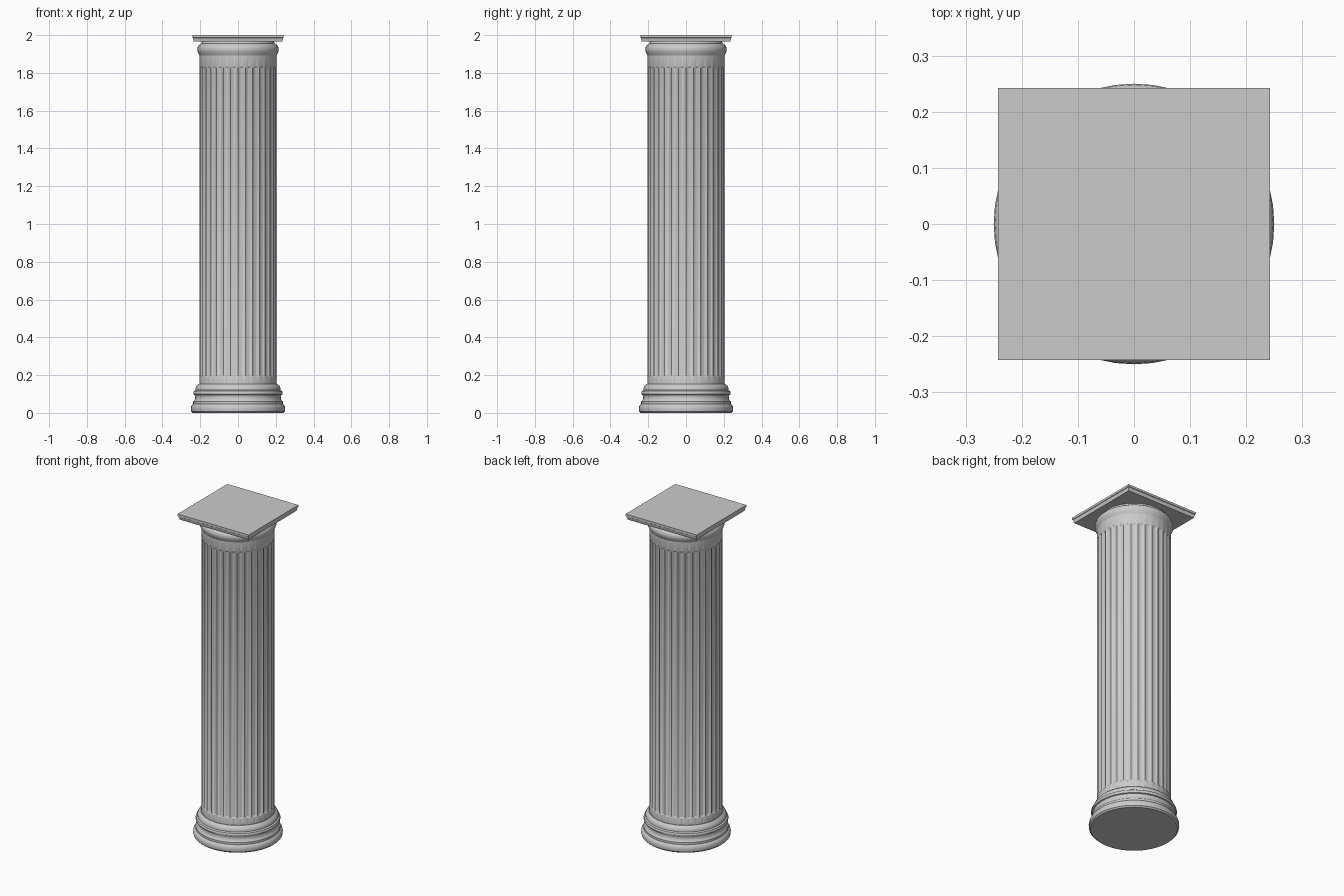
import bpy, bmesh, math

if "Cube" in bpy.data.objects:
    bpy.data.objects.remove(bpy.data.objects["Cube"])

stone = bpy.data.materials.new("pale_grey_stone")
stone.diffuse_color = (0.6, 0.6, 0.6, 1)
stone.use_nodes = True
stone.node_tree.nodes["Principled BSDF"].inputs["Base Color"].default_value = stone.diffuse_color


def finish(name, bm, angle=30):
    bmesh.ops.recalc_face_normals(bm, faces=bm.faces[:])
    mesh = bpy.data.meshes.new(name)
    bm.to_mesh(mesh)
    bm.free()
    mesh.materials.append(stone)
    ob = bpy.data.objects.new(name, mesh)
    bpy.context.collection.objects.link(ob)
    bpy.ops.object.select_all(action='DESELECT')
    ob.select_set(True)
    bpy.context.view_layer.objects.active = ob
    bpy.ops.object.shade_smooth_by_angle(angle=math.radians(angle))
    return ob


def loft(name, rings, angle=30):
    """Skin a stack of rings of (x, y, z) points and cap both ends."""
    bm = bmesh.new()
    loops = [[bm.verts.new(p) for p in ring] for ring in rings]
    n = len(loops[0])
    for a, b in zip(loops, loops[1:]):
        for i in range(n):
            j = (i + 1) % n
            bm.faces.new((a[i], a[j], b[j], b[i]))
    bm.faces.new(loops[0][::-1])
    bm.faces.new(loops[-1])
    return finish(name, bm, angle)


def circle(r, z, n=32):
    return [(r * math.cos(math.tau * i / n), r * math.sin(math.tau * i / n), z)
            for i in range(n)]


def square(h, z):
    return [(-h, -h, z), (h, -h, z), (h, h, z), (-h, h, z)]


# Moulded round base: large torus, hollow, small torus, fillet
base_profile = [(0.240, 0.0), (0.248, 0.008), (0.250, 0.02), (0.248, 0.035),
                (0.241, 0.045), (0.237, 0.047), (0.237, 0.06), (0.229, 0.07),
                (0.226, 0.085), (0.229, 0.094), (0.235, 0.097), (0.237, 0.106),
                (0.234, 0.115), (0.226, 0.12), (0.226, 0.13), (0.220, 0.143),
                (0.208, 0.152)]
loft("moulded_base", [circle(r, z, 48) for r, z in base_profile])

# Shaft with shallow scalloped flutes that stop short of both ends
FLUTES, STEPS, RADIUS = 32, 4, 0.204


def fluted(depth, z):
    ring = []
    for i in range(FLUTES * STEPS):
        a = math.tau * i / (FLUTES * STEPS)
        r = RADIUS - depth * math.sin(math.pi * (i % STEPS) / STEPS)
        ring.append((r * math.cos(a), r * math.sin(a), z))
    return ring


loft("fluted_shaft", [fluted(0, 0.145), fluted(0, 0.19), fluted(0.009, 0.20),
                      fluted(0.009, 1.825), fluted(0, 1.835), fluted(0, 1.90)])

# Rounded cushion under the top slab
cushion_profile = [(0.203, 1.89), (0.209, 1.902), (0.214, 1.913),
                   (0.216, 1.925), (0.213, 1.938), (0.205, 1.948),
                   (0.194, 1.955), (0.190, 1.967)]
loft("capital_cushion", [circle(r, z, 48) for r, z in cushion_profile])

# Square top slab with a slightly tapered lower edge
loft("top_slab", [square(0.234, 1.965), square(0.239, 1.985),
                  square(0.242, 1.987), square(0.242, 2.0)], 10)
